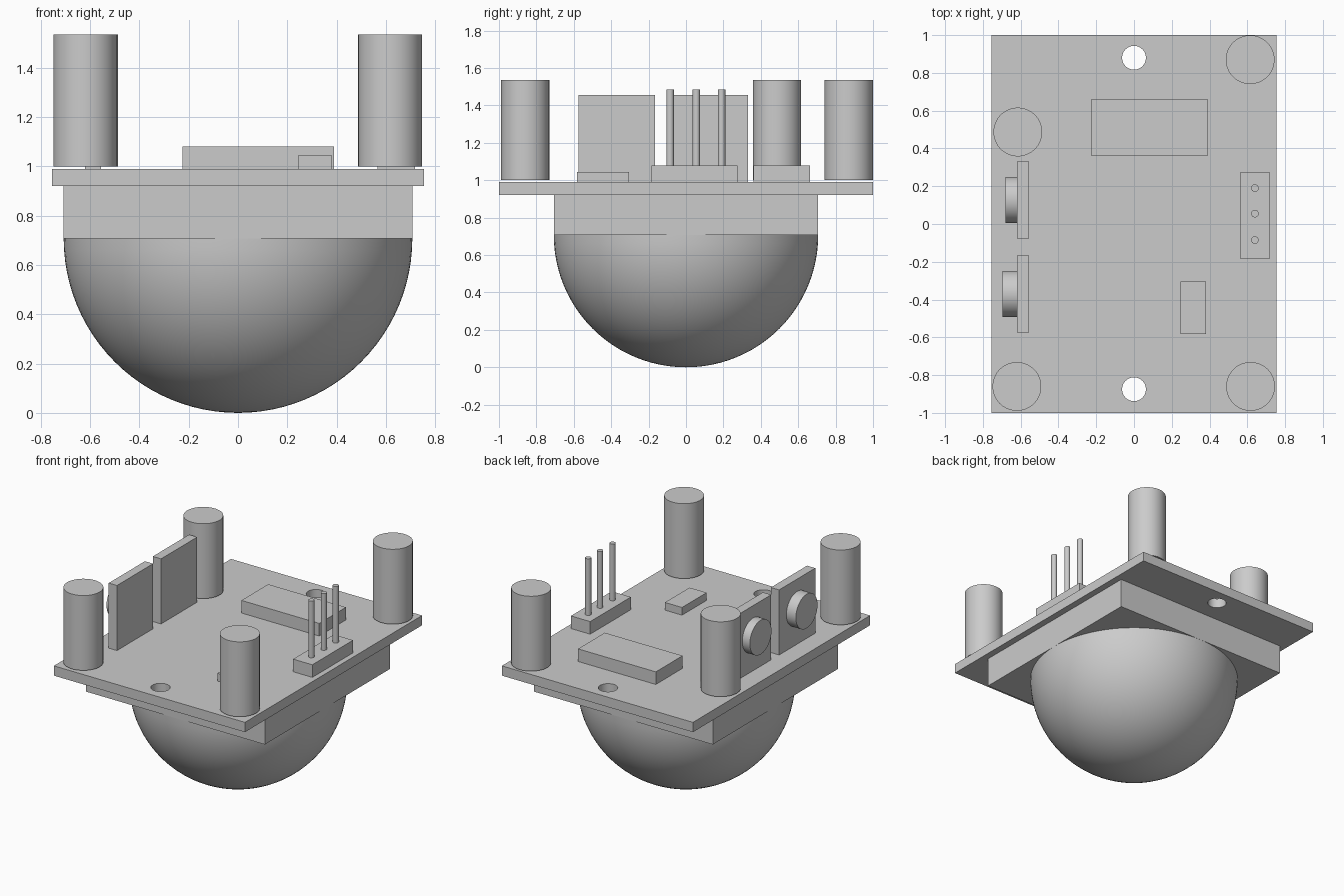
import bpy, bmesh, math
from mathutils import Matrix, Vector

cube = bpy.data.objects.get("Cube")
if cube:
    bpy.data.objects.remove(cube, do_unlink=True)

grey = bpy.data.materials.new("light_grey")
grey.use_nodes = True
tone = (0.6, 0.6, 0.6, 1)
grey.diffuse_color = tone
grey.node_tree.nodes["Principled BSDF"].inputs["Base Color"].default_value = tone


def finish(name, bm, smooth=False):
    mesh = bpy.data.meshes.new(name)
    bm.to_mesh(mesh)
    bm.free()
    mesh.materials.append(grey)
    obj = bpy.data.objects.new(name, mesh)
    bpy.context.collection.objects.link(obj)
    if smooth:
        bpy.ops.object.select_all(action='DESELECT')
        obj.select_set(True)
        bpy.context.view_layer.objects.active = obj
        bpy.ops.object.shade_smooth_by_angle(angle=math.radians(35))
    return obj


def box(name, x0, x1, y0, y1, z0, z1):
    bm = bmesh.new()
    mid = Vector((x0 + x1, y0 + y1, z0 + z1)) / 2
    size = Matrix.Diagonal((x1 - x0, y1 - y0, z1 - z0, 1))
    bmesh.ops.create_cube(bm, size=1, matrix=Matrix.Translation(mid) @ size)
    return finish(name, bm)


def rod(name, start, end, radius, sides=64):
    start, end = Vector(start), Vector(end)
    axis = end - start
    turn = axis.to_track_quat('Z', 'Y').to_matrix().to_4x4()
    bm = bmesh.new()
    bmesh.ops.create_cone(bm, cap_ends=True, segments=sides, radius1=radius, radius2=radius,
                          depth=axis.length, matrix=Matrix.Translation((start + end) / 2) @ turn)
    return finish(name, bm, True)


# Lens dome: lower half of a sphere
R = 0.707
bm = bmesh.new()
bmesh.ops.create_uvsphere(bm, u_segments=96, v_segments=48, radius=R,
                          matrix=Matrix.Translation((0, 0, R)))
bmesh.ops.bisect_plane(bm, geom=bm.verts[:] + bm.edges[:] + bm.faces[:], dist=1e-5,
                       plane_co=(0, 0, R), plane_no=(0, 0, 1), clear_outer=True)
finish("lens_dome", bm, True)
box("lens_base", -R, R, -R, R, R, 0.92)

# Circuit board with two mounting holes
TOP = 0.99
board = box("circuit_board", -0.755, 0.755, -1, 1, 0.92, TOP)
for y in (-0.875, 0.88):
    cutter = rod("hole_cutter", (0, y, 0.8), (0, y, 1.1), 0.063, 48)
    cutter.hide_render = True
    cut = board.modifiers.new("hole", 'BOOLEAN')
    cut.operation = 'DIFFERENCE'
    cut.solver = 'EXACT'
    cut.object = cutter
    bpy.context.view_layer.objects.active = board
    bpy.ops.object.modifier_apply(modifier=cut.name)
    bpy.data.objects.remove(cutter, do_unlink=True)

# Tall capacitors, standing just clear of the board
for x, y in ((0.615, 0.87), (-0.615, 0.487), (-0.62, -0.86), (0.617, -0.86)):
    rod("capacitor", (x, y, 1.0), (x, y, 1.535), 0.129)

# Chips
box("large_chip", -0.225, 0.39, 0.36, 0.662, TOP, 1.08)
box("small_chip", 0.245, 0.38, -0.583, -0.305, TOP, 1.045)

# Pin header
box("header_block", 0.565, 0.717, -0.185, 0.275, TOP, 1.08)
for y in (-0.085, 0.055, 0.19):
    rod("header_pin", (0.64, y, 1.08), (0.64, y, 1.485), 0.02, 24)

# Upright adjusters with round dials on the outer side
for y, outer in ((-0.37, -0.695), (0.128, -0.68)):
    box("adjuster_plate", -0.62, -0.555, y - 0.204, y + 0.204, TOP, 1.455)
    rod("adjuster_dial", (-0.62, y, 1.245), (outer, y, 1.245), 0.122)
